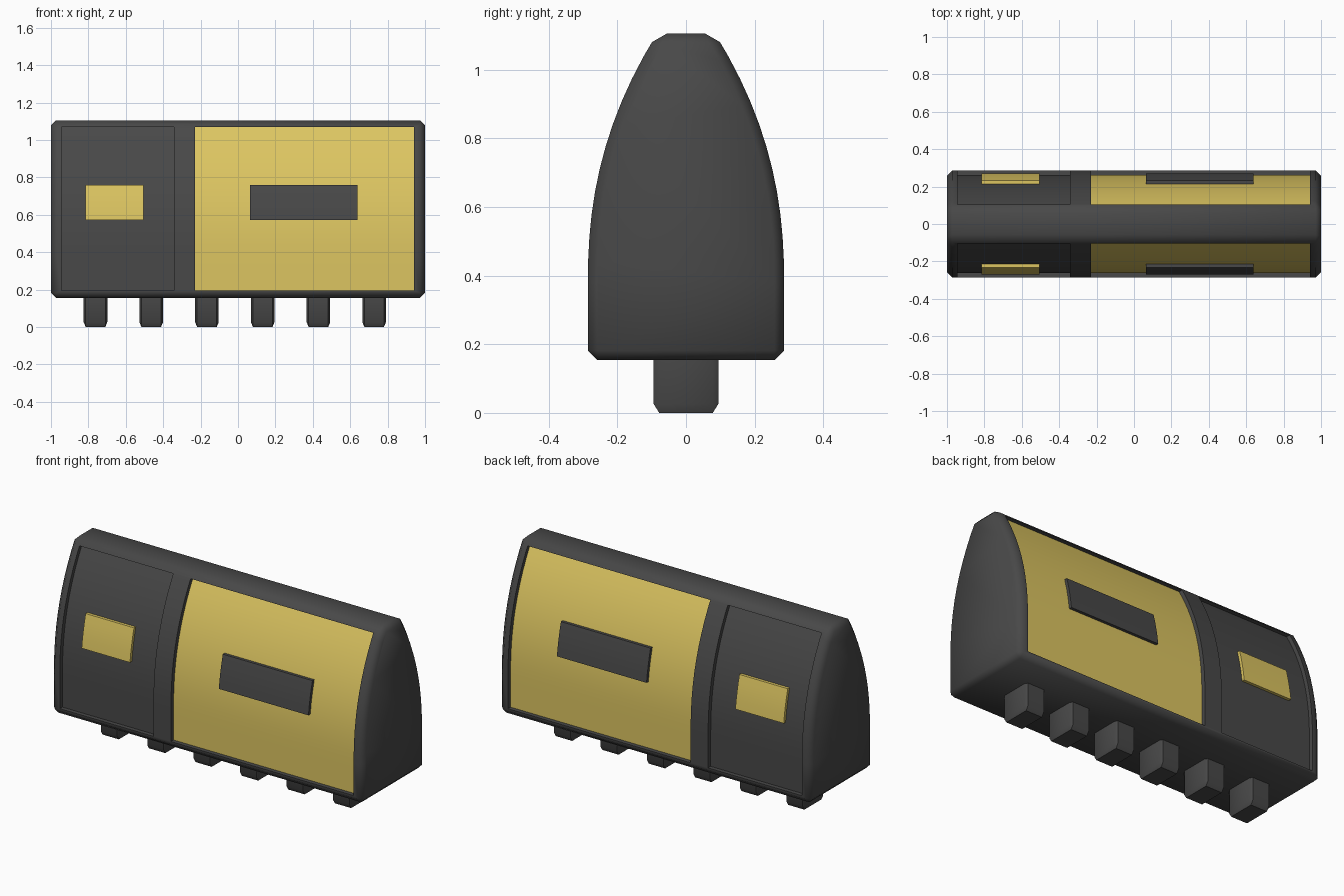
import bpy, bmesh

if "Cube" in bpy.data.objects:
    bpy.data.objects.remove(bpy.data.objects["Cube"])

def material(name, color):
    m = bpy.data.materials.new(name)
    m.diffuse_color = (*color, 1)
    m.use_nodes = True
    m.node_tree.nodes["Principled BSDF"].inputs["Base Color"].default_value = m.diffuse_color
    return m

DARK = material("charcoal", (0.065, 0.065, 0.065))
GOLD = material("gold", (0.72, 0.56, 0.12))

def half_width(z):
    return 0.286 - 0.186 * (max(0, z - 0.38) / 0.7) ** 2.25

def levels(z0, z1, n):
    return [z0 + (z1 - z0) * i / n for i in range(n + 1)]

def finish(name, bm, mat):
    bmesh.ops.recalc_face_normals(bm, faces=bm.faces)
    me = bpy.data.meshes.new(name)
    bm.to_mesh(me)
    bm.free()
    me.materials.append(mat)
    ob = bpy.data.objects.new(name, me)
    bpy.context.collection.objects.link(ob)
    return ob

def smooth(ob):
    bpy.ops.object.select_all(action='DESELECT')
    ob.select_set(True)
    bpy.context.view_layer.objects.active = ob
    bpy.ops.object.shade_smooth_by_angle(angle=0.9)

def extrude(name, profile, x0, x1, mat, bevel=0):
    """Extrude a (y, z) outline along x."""
    bm = bmesh.new()
    face = bm.faces.new([bm.verts.new((x0, y, z)) for y, z in profile])
    out = bmesh.ops.extrude_face_region(bm, geom=[face], use_keep_orig=True)
    moved = [g for g in out['geom'] if isinstance(g, bmesh.types.BMVert)]
    bmesh.ops.translate(bm, verts=moved, vec=(x1 - x0, 0, 0))
    bmesh.ops.recalc_face_normals(bm, faces=bm.faces)
    if bevel:
        edges = [e for e in bm.edges if e.calc_face_angle(0) > 0.6]
        bmesh.ops.bevel(bm, geom=edges, offset=bevel, segments=1,
                        profile=0.5, affect='EDGES')
    return finish(name, bm, mat)

def curved_slab(name, side, x0, x1, z0, z1, inner, outer, mat, n=14):
    """Slab following the curved side, between two offsets from it."""
    zs = levels(z0, z1, n)
    pts = [(side * (half_width(z) + inner), z) for z in zs]
    pts += [(side * (half_width(z) + outer), z) for z in reversed(zs)]
    return extrude(name, pts, x0, x1, mat)

# main body: pointed-arch section with chamfered edges
zs = [0.154] + levels(0.38, 1.105, 11)
outline = [(half_width(z), z) for z in zs] + [(-half_width(z), z) for z in reversed(zs)]
body = extrude("body", outline, -1, 1, DARK, bevel=0.028)

# recessed panels with raised labels on both faces
# (panel x range, label x range, panel colour, label colour)
bays = {"small": ((-0.943, -0.342), (-0.815, -0.505), DARK, GOLD),
        "large": ((-0.23, 0.942), (0.065, 0.64), GOLD, DARK)}
cutters = []
for side, face in ((-1, "front"), (1, "back")):
    for size, (px, lx, pmat, lmat) in bays.items():
        tag = f"{face}_{size}"
        cutters.append(curved_slab(f"{tag}_pocket_cutter", side, *px, 0.195, 1.07, -0.035, 0.1, DARK))
        smooth(curved_slab(f"{tag}_panel", side, *px, 0.195, 1.07, -0.045, -0.024, pmat))
        smooth(curved_slab(f"{tag}_label", side, *lx, 0.573, 0.76, -0.04, -0.007, lmat, 4))

# cut the pockets
for c in cutters:
    mod = body.modifiers.new("pocket", 'BOOLEAN')
    mod.operation = 'DIFFERENCE'
    mod.solver = 'EXACT'
    mod.object = c
bpy.context.view_layer.objects.active = body
for mod in list(body.modifiers):
    bpy.ops.object.modifier_apply(modifier=mod.name)
for c in cutters:
    bpy.data.objects.remove(c, do_unlink=True)
smooth(body)

# row of contact pegs underneath
for i in range(6):
    bm = bmesh.new()
    bmesh.ops.create_cube(bm, size=2)
    bmesh.ops.bevel(bm, geom=bm.edges[:], offset=0.17, segments=1, profile=0.5, affect='EDGES')
    bmesh.ops.scale(bm, verts=bm.verts, vec=(0.063, 0.094, 0.15))
    bmesh.ops.translate(bm, verts=bm.verts, vec=(-0.762 + 0.298 * i, 0, 0.15))
    smooth(finish(f"peg_{i + 1}", bm, DARK))
